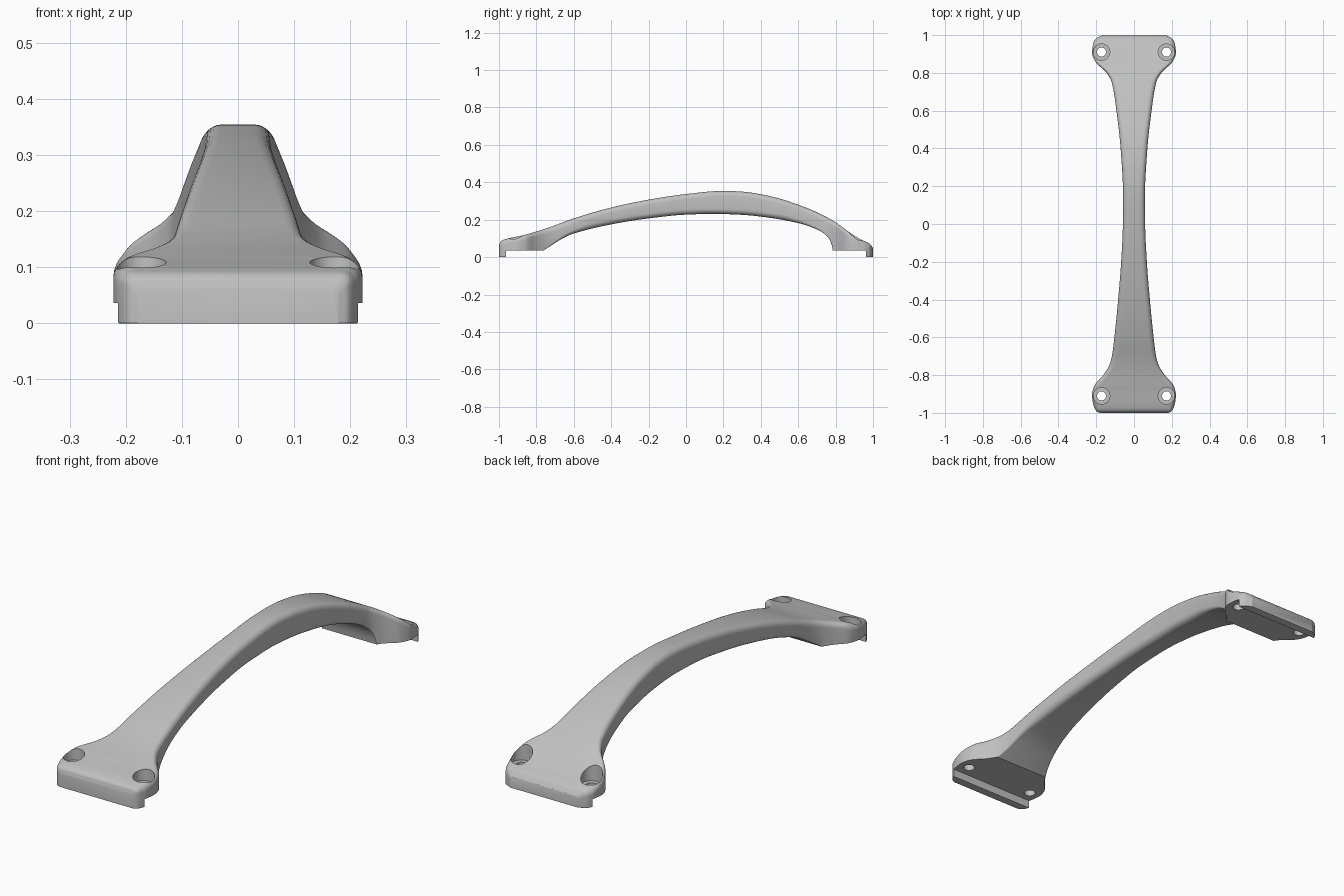
import bpy, bmesh
from math import sin, cos, pi

cube = bpy.data.objects.get("Cube")
if cube:
    bpy.data.objects.remove(cube)

grey = bpy.data.materials.new("satin grey")
grey.use_nodes = True
grey.diffuse_color = (0.53, 0.53, 0.53, 1)
grey.node_tree.nodes["Principled BSDF"].inputs["Base Color"].default_value = grey.diffuse_color

# Profiles along the handle: (y, value)
TOP = [(-1, .062), (-.994, .08), (-.98, .091), (-.95, .1), (-.88, .115), (-.8, .137), (-.72, .163),
       (-.6, .207), (-.4, .265), (-.2, .307), (0, .337), (.2, .354), (.3, .35), (.4, .336), (.5, .313),
       (.6, .28), (.7, .24), (.8, .186), (.88, .128), (.94, .092), (.98, .073), (1, .05)]
BOTTOM = [(-1, 0), (-.8, 0), (-.76, .036), (-.73, .056), (-.65, .105), (-.6, .126), (-.4, .175),
          (-.2, .207), (0, .227), (.15, .231), (.3, .226), (.45, .21), (.6, .182), (.7, .148),
          (.75, .116), (.775, .08), (.785, .036), (.79, 0), (1, 0)]
WIDTH = [(-1, .18), (-.994, .195), (-.98, .206), (-.95, .217), (-.905, .222), (-.86, .212), (-.8, .163),
         (-.75, .132), (-.7, .117), (-.6, .104), (-.4, .084), (-.2, .068), (0, .059), (.15, .058),
         (.4, .071), (.6, .093), (.75, .118), (.8, .145), (.86, .205), (.905, .222), (.95, .217),
         (.98, .203), (1, .17)]


def smooth_curve(points):
    """Monotone cubic through the points, returned as a function."""
    n = len(points)
    slope = [(points[i + 1][1] - points[i][1]) / (points[i + 1][0] - points[i][0]) for i in range(n - 1)]
    tangent = [slope[0]]
    for a, b in zip(slope, slope[1:]):
        tangent.append(2 * a * b / (a + b) if a * b > 0 else 0)
    tangent.append(slope[-1])

    def value(y):
        i = max(k for k in range(n - 1) if k == 0 or points[k][0] <= y)
        (ya, a), (yb, b) = points[i], points[i + 1]
        h = yb - ya
        t = (y - ya) / h
        s = 1 - t
        return (s * s * (1 + 2 * t) * a + t * t * (3 - 2 * t) * b
                + h * t * s * (s * tangent[i] - t * tangent[i + 1]))
    return value


top, bottom, width = map(smooth_curve, (TOP, BOTTOM, WIDTH))


def section(y, steps=6):
    """Rounded cross-section, large fillets above and fading ones below."""
    w, low, high = width(y), bottom(y), top(y)
    fade = min(1, max(0, (.78 - abs(y)) / .25))
    r_low = .002 + .026 * fade
    r_top = min(.028, (high - low) * .45)
    if abs(y) > .97:
        r_top = min(r_top, .012 + (1 - abs(y)) * .5)
    corners = [(w, high, r_top, 0), (-w, high, r_top, 1), (-w, low, r_low, 2), (w, low, r_low, 3)]
    ring = []
    for x, z, r, quarter in corners:
        cx = x - r if x > 0 else x + r
        cz = z - r if quarter < 2 else z + r
        for k in range(steps + 1):
            a = (quarter + k / steps) * pi / 2
            ring.append((cx + r * cos(a), y, cz + r * sin(a)))
    return ring


def finish(bm, name):
    bmesh.ops.recalc_face_normals(bm, faces=bm.faces)
    mesh = bpy.data.meshes.new(name)
    bm.to_mesh(mesh)
    bm.free()
    obj = bpy.data.objects.new(name, mesh)
    bpy.context.collection.objects.link(obj)
    mesh.materials.append(grey)
    return obj


# Handle body lofted from end to end
bm = bmesh.new()
STATIONS = 200
rings = [[bm.verts.new(p) for p in section(sin(pi * (i / STATIONS - .5)))] for i in range(STATIONS + 1)]
for a, b in zip(rings, rings[1:]):
    for k in range(len(a)):
        j = (k + 1) % len(a)
        bm.faces.new((a[k], a[j], b[j], b[k]))
bm.faces.new(rings[0])
bm.faces.new(rings[-1])
handle = finish(bm, "pull_handle")


# Cutters: underside recess behind the end lips, then counterbored screw holes
def box(name, size, centre):
    bm = bmesh.new()
    bmesh.ops.create_cube(bm, size=1)
    for v in bm.verts:
        v.co = [c + s * p for c, s, p in zip(centre, size, v.co)]
    return finish(bm, name)


def cylinder(name, radius, x, y, low, high):
    bm = bmesh.new()
    bmesh.ops.create_cone(bm, cap_ends=True, segments=40, radius1=radius, radius2=radius, depth=high - low)
    bmesh.ops.translate(bm, verts=bm.verts, vec=(x, y, (low + high) / 2))
    return finish(bm, name)


cutters = [box("mounting_recess", (1, 1.926, .136), (0, 0, -.032))]
for x in (-.172, .172):
    for y in (-.91, .91):
        cutters.append(cylinder("counterbore", .044, x, y, .066, .4))
        cutters.append(cylinder("screw_hole", .024, x, y, -.1, .2))

bpy.ops.object.select_all(action='DESELECT')
bpy.context.view_layer.objects.active = handle
handle.select_set(True)
for cutter in cutters:
    cutter.hide_render = True
    cut = handle.modifiers.new("cut", 'BOOLEAN')
    cut.operation = 'DIFFERENCE'
    cut.solver = 'EXACT'
    cut.object = cutter
    bpy.ops.object.modifier_apply(modifier=cut.name)
    bpy.data.objects.remove(cutter)

bpy.ops.object.shade_smooth_by_angle(angle=.6)
